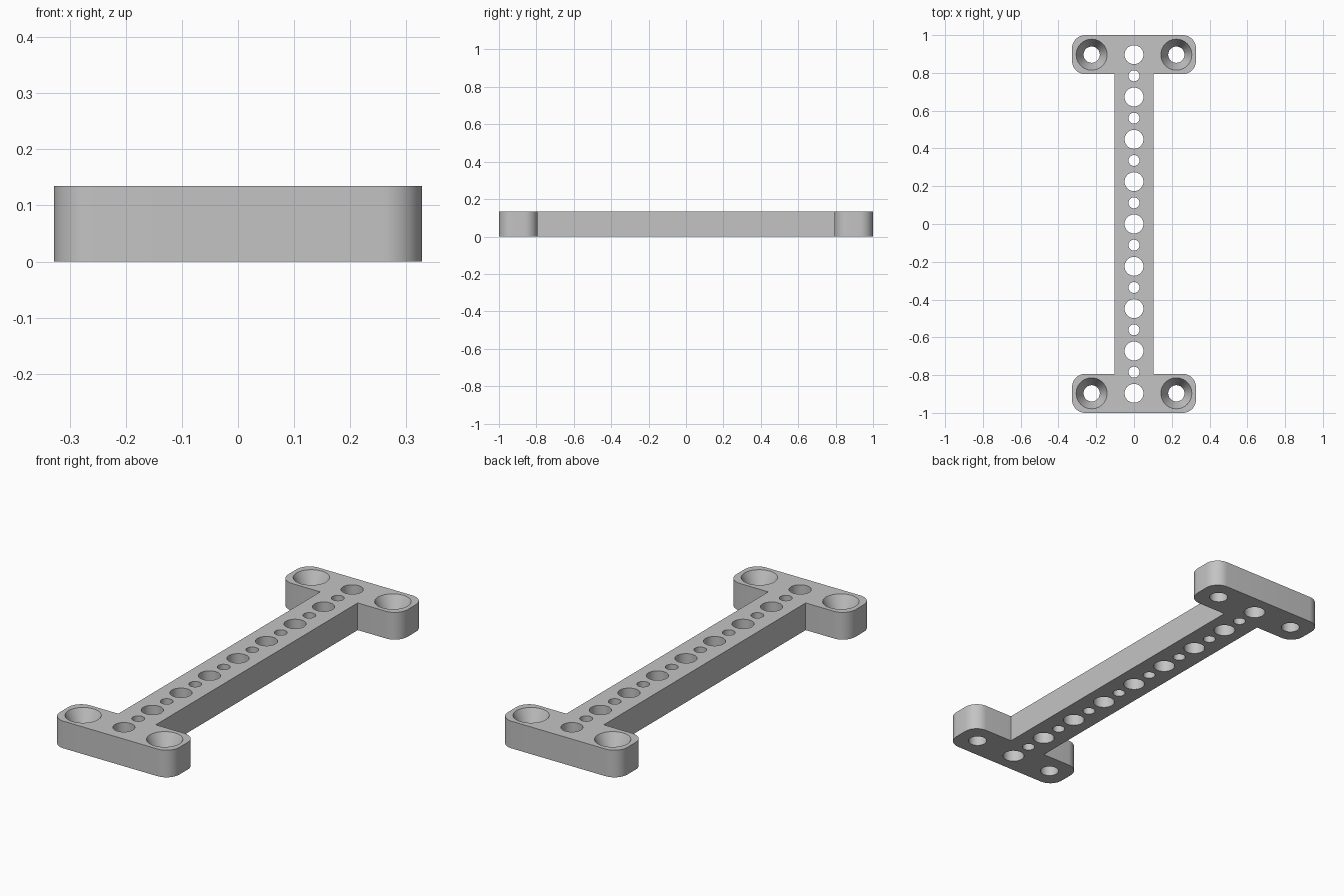
import bpy, bmesh, math

if "Cube" in bpy.data.objects:
    bpy.data.objects.remove(bpy.data.objects["Cube"])

H = 0.135            # plate thickness
PITCH = 0.2241       # spacing of the large holes
END = 4 * PITCH      # centre line of each end head
HEAD_X, HEAD_Y, BAR_X, R = 0.328, 0.793, 0.103, 0.07

grey = bpy.data.materials.new("light grey")
grey.diffuse_color = (0.55, 0.55, 0.55, 1)
grey.use_nodes = True
grey.node_tree.nodes["Principled BSDF"].inputs["Base Color"].default_value = grey.diffuse_color


def make_object(name, bm):
    bmesh.ops.recalc_face_normals(bm, faces=bm.faces)
    mesh = bpy.data.meshes.new(name)
    bm.to_mesh(mesh)
    bm.free()
    obj = bpy.data.objects.new(name, mesh)
    bpy.context.collection.objects.link(obj)
    mesh.materials.append(grey)
    return obj


def arc(cx, cy, start, steps=12):
    """Quarter circle, counter-clockwise from the start angle in degrees."""
    angles = [math.radians(start + 90 * i / steps) for i in range(steps + 1)]
    return [(cx + R * math.cos(a), cy + R * math.sin(a)) for a in angles]


def lathe(bm, x, y, profile, sides=48):
    """Closed turned solid from (radius, height) pairs, bottom to top."""
    rings = []
    for r, z in profile:
        rings.append([bm.verts.new((x + r * math.cos(2 * math.pi * i / sides),
                                    y + r * math.sin(2 * math.pi * i / sides), z))
                      for i in range(sides)])
    for a, b in zip(rings, rings[1:]):
        for i in range(sides):
            j = (i + 1) % sides
            bm.faces.new((a[i], a[j], b[j], b[i]))
    bm.faces.new(rings[0][::-1])
    bm.faces.new(rings[-1])


# Double-T outline: right half of the far end, then rotated halves
quarter = ([(BAR_X, HEAD_Y)]
           + arc(HEAD_X - R, HEAD_Y + R, -90)
           + arc(HEAD_X - R, 1 - R, 0))
far_end = quarter + [(-x, y) for x, y in reversed(quarter)]
outline = far_end + [(-x, -y) for x, y in far_end]

bm = bmesh.new()
base = bm.faces.new([bm.verts.new((x, y, 0)) for x, y in outline])
top = bmesh.ops.extrude_face_region(bm, geom=[base])["geom"]
bmesh.ops.translate(bm, vec=(0, 0, H),
                    verts=[v for v in top if isinstance(v, bmesh.types.BMVert)])
plate = make_object("mounting_bracket", bm)

# Hole cutters: alternating large and small holes, countersunk corner holes
bm = bmesh.new()
for i in range(-8, 9):
    r = 0.05 if i % 2 == 0 else 0.029
    lathe(bm, 0, i * PITCH / 2, [(r, -0.05), (r, H + 0.05)])
for x in (-PITCH, PITCH):
    for y in (-END, END):
        lathe(bm, x, y, [(0.043, -0.05), (0.043, H - 0.08),
                         (0.082, H), (0.082, H + 0.05)])
cutter = make_object("hole_cutter", bm)

# Drill the plate and keep the result as plain mesh
mod = plate.modifiers.new("holes", 'BOOLEAN')
mod.operation = 'DIFFERENCE'
mod.solver = 'EXACT'
mod.object = cutter
bpy.context.view_layer.objects.active = plate
plate.select_set(True)
cutter.select_set(False)
bpy.ops.object.modifier_apply(modifier=mod.name)
bpy.data.objects.remove(cutter)

# Smooth round walls, sharp rims
bpy.ops.object.shade_smooth_by_angle(angle=math.radians(25))
